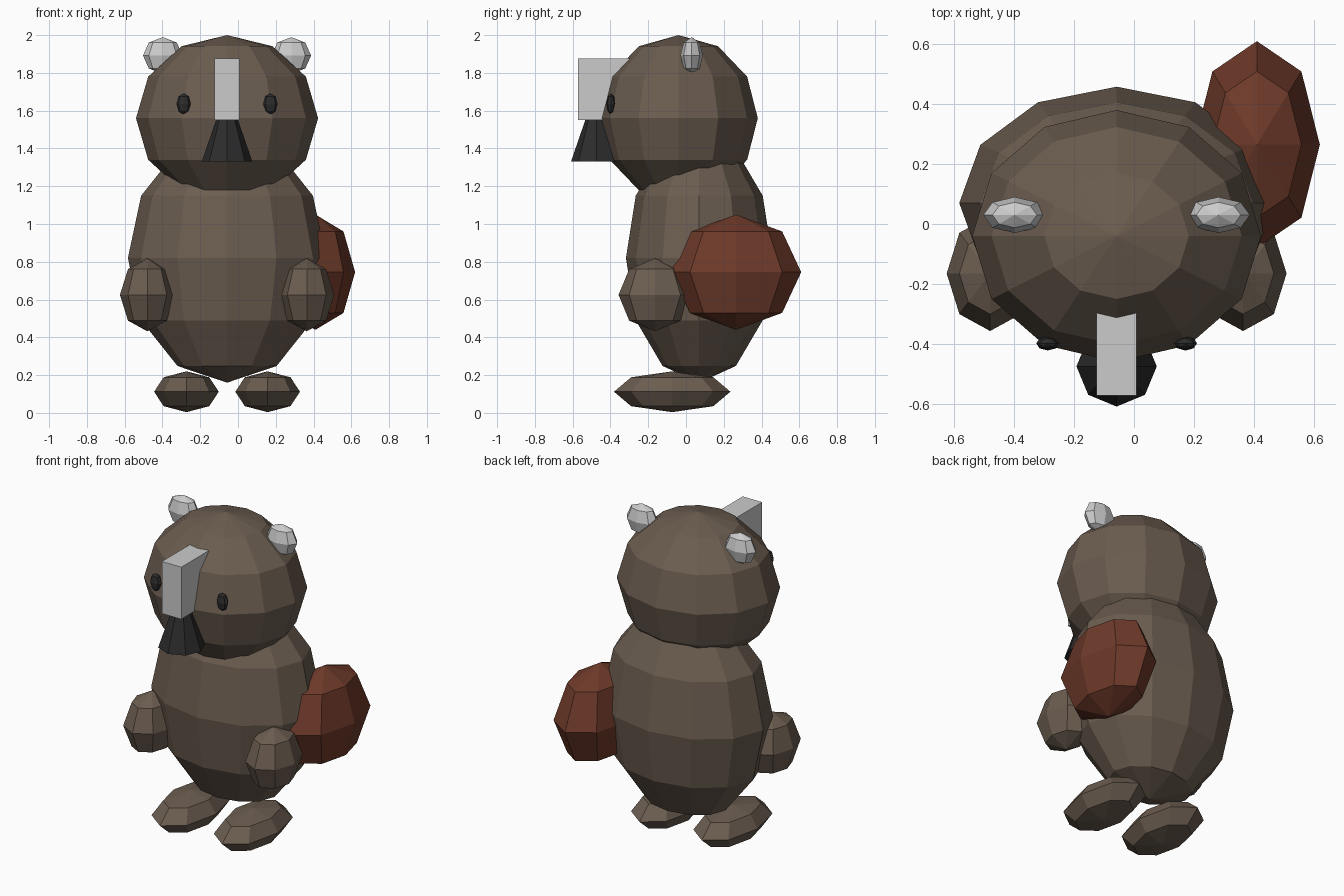
import bpy
import math

if "Cube" in bpy.data.objects:
    bpy.data.objects.remove(bpy.data.objects["Cube"])

CX = -0.058  # symmetry plane of the body (the tail sticks out to one side)


def material(name, rgb):
    m = bpy.data.materials.new(name)
    m.diffuse_color = (*rgb, 1)
    m.use_nodes = True
    m.node_tree.nodes["Principled BSDF"].inputs["Base Color"].default_value = m.diffuse_color
    return m


FUR = material("fur_brown", (0.147, 0.109, 0.08))
TAIL = material("tail_red_brown", (0.156, 0.042, 0.023))
BLACK = material("black", (0.025, 0.025, 0.025))


def finish(name, mat):
    ob = bpy.context.object
    ob.name = name
    if mat:
        ob.data.materials.append(mat)
    return ob


def ball(name, loc, radii, mat=None, segments=8, rings=4):
    bpy.ops.mesh.primitive_uv_sphere_add(segments=segments, ring_count=rings, radius=1, location=loc)
    ob = finish(name, mat)
    ob.scale = radii
    return ob


def pair(name, dx, y, z, radii, mat=None):
    for side, s in (("left", -1), ("right", 1)):
        ball(f"{side}_{name}", (CX + s * dx, y, z), radii, mat)


# Body and head
ball("body", (CX, 0.07, 0.82), (0.525, 0.388, 0.66), FUR, 12, 6)
ball("head", (CX, -0.04, 1.56), (0.482, 0.42, 0.44), FUR, 12, 6)

# Paired limbs and features
pair("ear", 0.34, 0.03, 1.892, (0.105, 0.06, 0.097))
pair("eye", 0.23, -0.398, 1.636, (0.038, 0.024, 0.056), BLACK)
pair("arm", 0.422, -0.165, 0.625, (0.145, 0.192, 0.193), FUR)
pair("foot", 0.215, -0.073, 0.112, (0.171, 0.308, 0.108), FUR)

# Round tail at the right side
ball("tail", (0.41, 0.265, 0.745), (0.21, 0.345, 0.305), TAIL)

# Nose cone under the grey snout block
bpy.ops.mesh.primitive_cone_add(vertices=8, radius1=0.134, radius2=0, depth=0.39,
                                location=(CX, -0.475, 1.525))
finish("nose", BLACK)

# Snout block, its back sunk into the head
bpy.ops.mesh.primitive_cube_add(size=1, location=(CX, -0.41, 1.713))
finish("snout_block", None).scale = (0.134, 0.325, 0.325)
